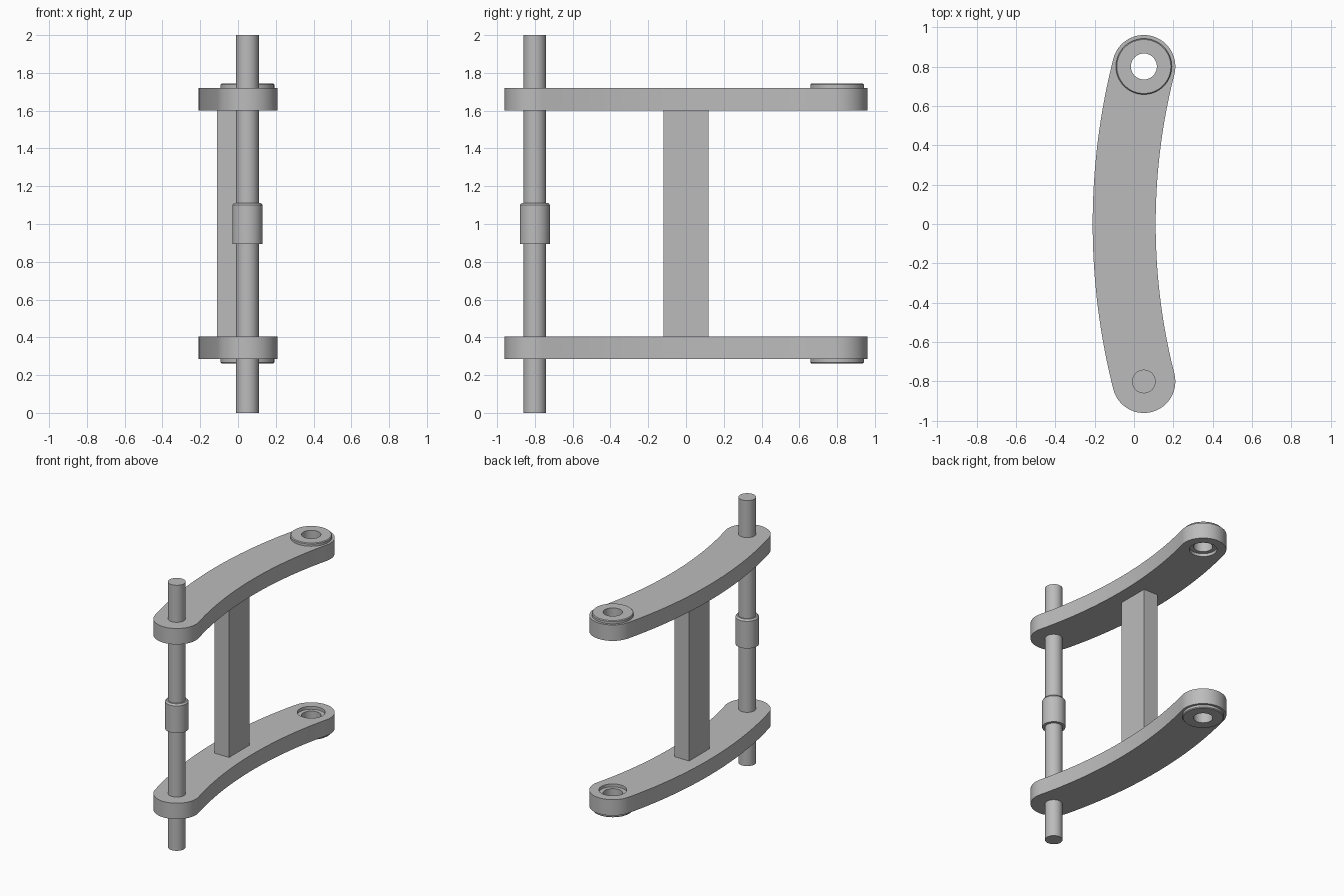
import bpy, bmesh
from math import sin, cos, pi, asin

cube = bpy.data.objects.get("Cube")
if cube:
    bpy.data.objects.remove(cube)

grey = bpy.data.materials.new("plain_grey")
grey.use_nodes = True
grey.diffuse_color = (0.5, 0.5, 0.5, 1)
grey.node_tree.nodes["Principled BSDF"].inputs["Base Color"].default_value = (0.5, 0.5, 0.5, 1)

MID = 1.003                  # height of the symmetry plane
INNER, OUTER = 0.598, 0.718  # arm faces, measured from MID
END_X, END_Y = 0.05, 0.80    # centre of the arm eyes
BEND = 3.25                  # radius of the arm's centre line
HALF = 0.16                  # half the arm's width
CENTRE_X = 3.2               # centre of the bend


def finish(obj):
    """Give the material and smooth the round faces, keeping edges sharp."""
    obj.data.materials.clear()
    obj.data.materials.append(grey)
    bpy.ops.object.select_all(action='DESELECT')
    obj.select_set(True)
    bpy.context.view_layer.objects.active = obj
    bpy.ops.object.shade_smooth_by_angle(angle=pi / 7)


def add_mesh(name, bm):
    bmesh.ops.recalc_face_normals(bm, faces=bm.faces)
    mesh = bpy.data.meshes.new(name)
    bm.to_mesh(mesh)
    bm.free()
    obj = bpy.data.objects.new(name, mesh)
    bpy.context.collection.objects.link(obj)
    finish(obj)
    return obj


def lathe(name, profile, x, y, closed=False, steps=64):
    """Turn an (r, z) profile about a vertical axis at x, y."""
    bm = bmesh.new()
    verts = [bm.verts.new((x + r, y, z)) for r, z in profile]
    pairs = list(zip(verts, verts[1:]))
    if closed:
        pairs.append((verts[-1], verts[0]))
    edges = [bm.edges.new(p) for p in pairs]
    bmesh.ops.spin(bm, geom=verts + edges, cent=(x, y, 0), axis=(0, 0, 1),
                   angle=2 * pi, steps=steps, use_duplicate=False)
    bmesh.ops.remove_doubles(bm, verts=bm.verts, dist=0.0001)
    return add_mesh(name, bm)


def arc(cx, cy, r, start, end, n):
    return [(cx + r * cos(start + (end - start) * i / n),
             cy + r * sin(start + (end - start) * i / n)) for i in range(n + 1)]


def arm(name, z):
    """Curved plate with rounded ends and one open eye."""
    t = asin(END_Y / BEND)
    outline = (arc(CENTRE_X, 0, BEND + HALF, pi - t, pi + t, 40)
               + arc(END_X, -END_Y, HALF, pi + t, 2 * pi + t, 32)[1:-1]
               + arc(CENTRE_X, 0, BEND - HALF, pi + t, pi - t, 40)
               + arc(END_X, END_Y, HALF, -t, pi - t, 32)[1:-1])
    eye = arc(END_X, END_Y, 0.095, 0, 2 * pi, 64)[:-1]
    curve = bpy.data.curves.new(name + "_outline", 'CURVE')
    curve.dimensions = '2D'
    curve.fill_mode = 'BOTH'
    curve.extrude = (OUTER - INNER) / 2
    for loop in (outline, eye):
        spline = curve.splines.new('POLY')
        spline.points.add(len(loop) - 1)
        for point, (x, y) in zip(spline.points, loop):
            point.co = (x, y, 0, 1)
        spline.use_cyclic_u = True
    helper = bpy.data.objects.new(name + "_outline", curve)
    bpy.context.collection.objects.link(helper)
    bpy.context.view_layer.update()
    mesh = bpy.data.meshes.new_from_object(
        helper.evaluated_get(bpy.context.evaluated_depsgraph_get()))
    bm = bmesh.new()
    bm.from_mesh(mesh)
    bpy.data.objects.remove(helper)
    bpy.data.meshes.remove(mesh)
    bmesh.ops.remove_doubles(bm, verts=bm.verts, dist=0.0001)
    bmesh.ops.translate(bm, verts=bm.verts, vec=(0, 0, z))
    add_mesh(name, bm)


# Arms and their flanged bushings, mirrored about the middle height
bushing = [(0.066, INNER + 0.022), (0.095, INNER + 0.022), (0.095, OUTER),
           (0.142, OUTER), (0.142, OUTER + 0.017), (0.137, OUTER + 0.023),
           (0.066, OUTER + 0.023)]
for side, s in (("upper", 1), ("lower", -1)):
    arm(side + "_arm", MID + s * (INNER + OUTER) / 2)
    lathe(side + "_bushing", [(r, MID + s * z) for r, z in bushing],
          END_X, END_Y, closed=True)

# Pivot pin with its central collar
lathe("pivot_pin", [(0, 0), (0.06, 0), (0.06, 2), (0, 2)], END_X, -END_Y)
lathe("pin_collar", [(0.058, 0.895), (0.08, 0.895), (0.08, 1.1),
                     (0.07, 1.112), (0.058, 1.112)], END_X, -END_Y, closed=True)

# Square post joining the arms
bm = bmesh.new()
bmesh.ops.create_cube(bm, size=1)
bmesh.ops.scale(bm, verts=bm.verts, vec=(0.12, 0.24, 2 * INNER + 0.02))
bmesh.ops.translate(bm, verts=bm.verts, vec=(-0.05, 0, MID))
add_mesh("centre_post", bm)
